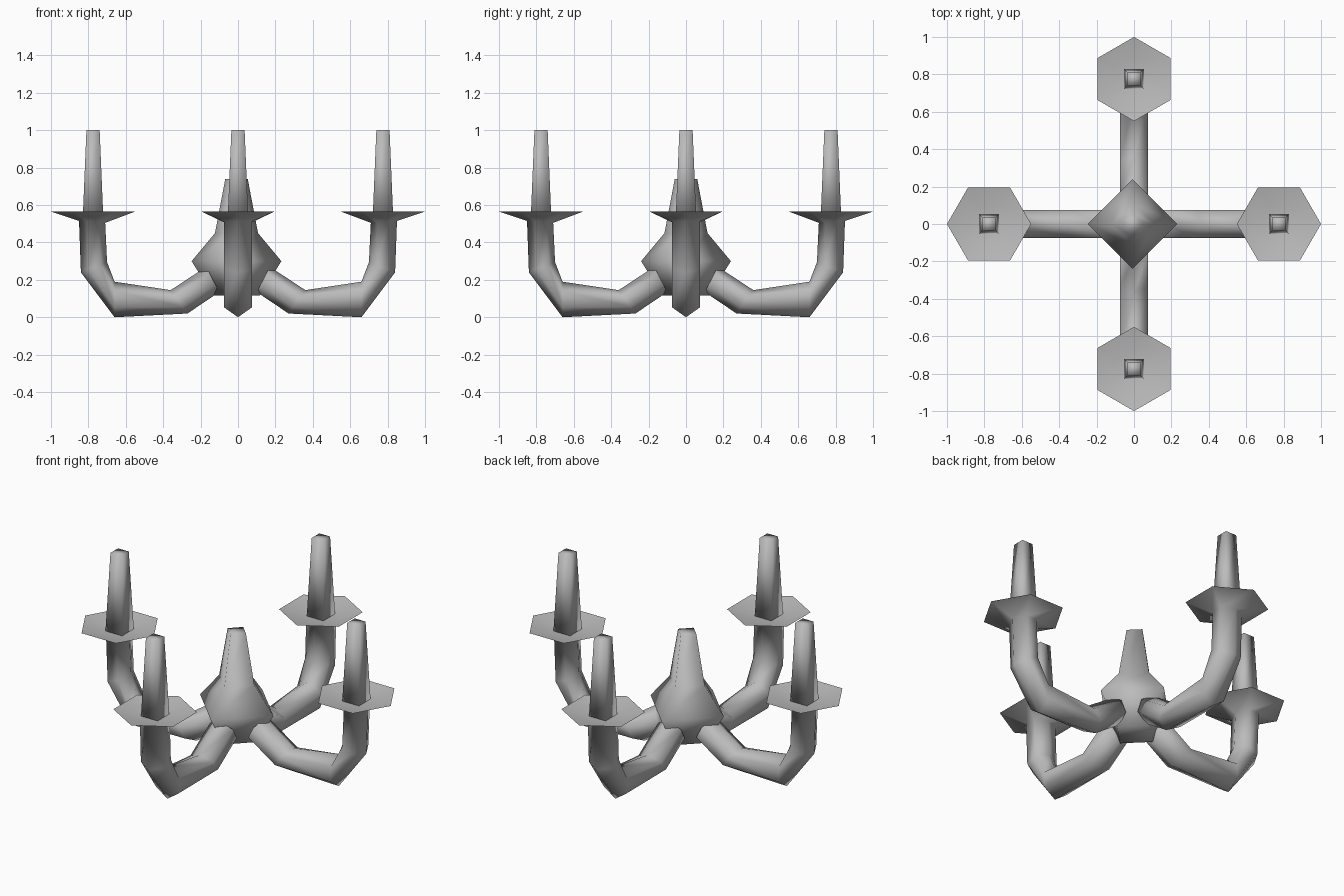
import bpy, bmesh, math
from mathutils import Vector, Matrix

if "Cube" in bpy.data.objects:
    bpy.data.objects.remove(bpy.data.objects["Cube"])

metal = bpy.data.materials.new("grey metal")
metal.diffuse_color = (0.5, 0.5, 0.5, 1)
metal.use_nodes = True
metal.node_tree.nodes["Principled BSDF"].inputs["Base Color"].default_value = metal.diffuse_color


def loft(name, rings):
    """Skin a list of vertex rings into a closed, smooth-shaded solid."""
    bm = bmesh.new()
    loops = [[bm.verts.new(p) for p in ring] for ring in rings]
    n = len(loops[0])
    for a, b in zip(loops, loops[1:]):
        for i in range(n):
            j = (i + 1) % n
            bm.faces.new((a[i], a[j], b[j], b[i]))
    bm.faces.new(loops[0])
    bm.faces.new(loops[-1])
    bmesh.ops.recalc_face_normals(bm, faces=bm.faces)
    mesh = bpy.data.meshes.new(name)
    bm.to_mesh(mesh)
    bm.free()
    mesh.materials.append(metal)
    obj = bpy.data.objects.new(name, mesh)
    bpy.context.collection.objects.link(obj)
    bpy.context.view_layer.objects.active = obj
    obj.select_set(True)
    bpy.ops.object.shade_smooth_by_angle(angle=math.radians(95))
    obj.select_set(False)
    return obj


def ring(x, z, r, n, turn=0):
    """Horizontal regular polygon centred on (x, 0, z)."""
    return [Vector((x + r * math.cos(turn + math.tau * i / n),
                    r * math.sin(turn + math.tau * i / n), z)) for i in range(n)]


def arm_ring(outer, inner, half=0.075):
    """Hexagon standing across the arm, from its outer corner to its inner corner."""
    o, i = Vector((outer[0], 0, outer[1])), Vector((inner[0], 0, inner[1]))
    side = Vector((0, half, 0))
    a, b = o.lerp(i, 0.28), o.lerp(i, 0.75)
    return [o, a + side, b + side, i, b - side, a - side]


# Central body: square section with corners on the axes
body = [(0.115, 0.125), (0.30, 0.24), (0.45, 0.115), (0.74, 0.06)]
loft("body", [ring(-0.008, z, r, 4) for z, r in body])

# Arm sections from the body out to the neck, then the dish
sections = [((0.10, 0.135), (0.17, 0.27)), ((0.27, 0.02), (0.36, 0.145)),
            ((0.66, 0.0), (0.66, 0.19)), ((0.84, 0.24), (0.70, 0.295)),
            ((0.85, 0.515), (0.71, 0.505))]
dish = [(0.565, 0.225), (0.54, 0.11)]

for k, side in enumerate(("right", "back", "left", "front")):
    spin = Matrix.Rotation(k * math.pi / 2, 4, 'Z')
    rings = [arm_ring(*s) for s in sections] + [ring(0.775, z, r, 6) for z, r in dish]
    arm = loft(side + "_arm_and_dish", rings)
    # Square tapering candle
    candle = loft(side + "_candle", [ring(0.775, 0.525, 0.078, 4, math.pi / 4),
                                     ring(0.775, 1.0, 0.050, 4, math.pi / 4)])
    arm.matrix_world = spin
    candle.matrix_world = spin
